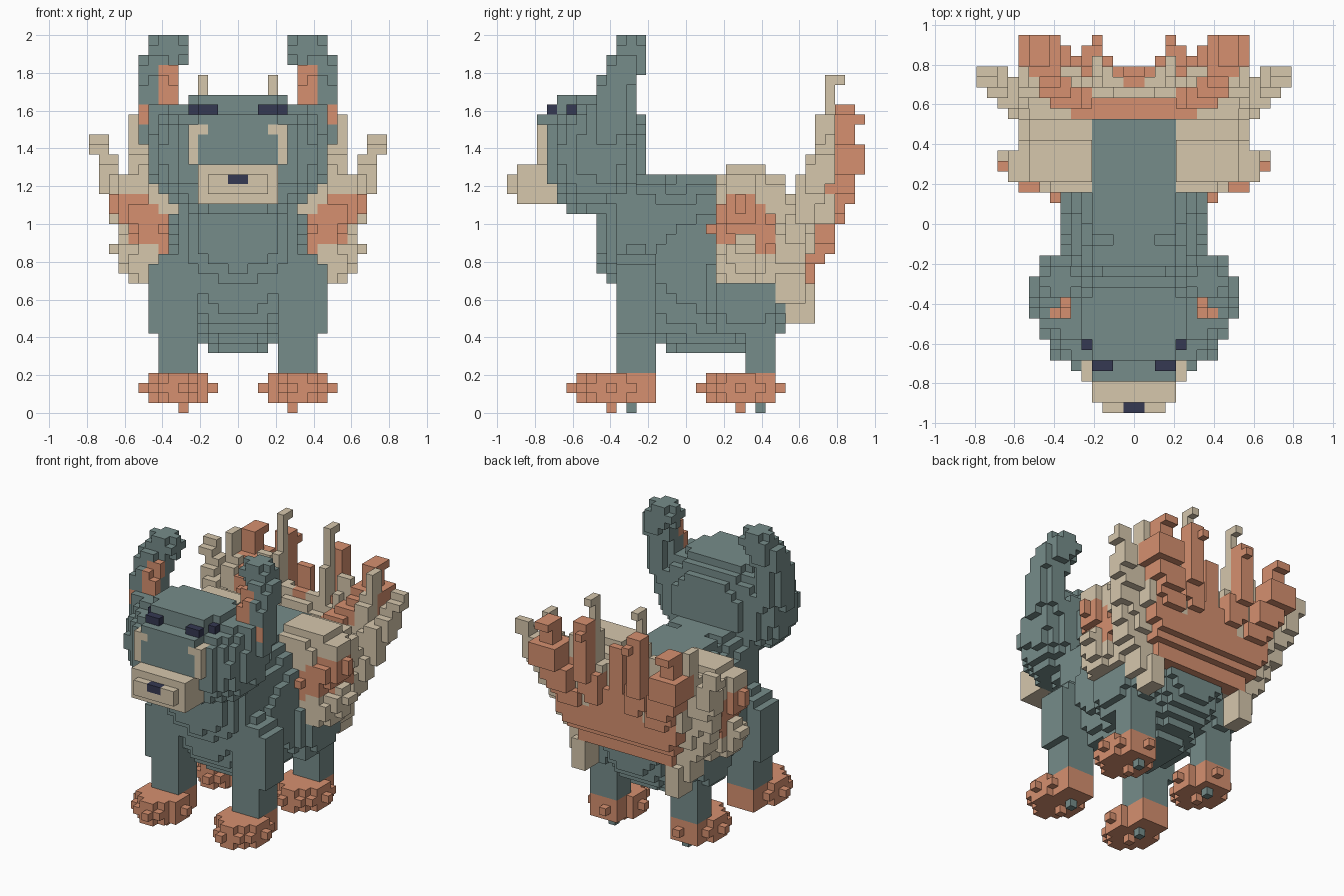
import bpy
from math import floor
from mathutils import Vector

if "Cube" in bpy.data.objects:
    bpy.data.objects.remove(bpy.data.objects["Cube"], do_unlink=True)

V = 2 / 38          # edge of one block
COLOURS = {
    "slate_teal": (0.182, 0.265, 0.255),
    "terracotta": (0.670, 0.280, 0.160),
    "sand": (0.670, 0.570, 0.415),
    "dark_navy": (0.035, 0.040, 0.085),
}
TEAL, CLAY, SAND, NAVY = range(4)
mats = []
for name, rgb in COLOURS.items():
    m = bpy.data.materials.new(name)
    m.use_nodes = True
    m.diffuse_color = (*rgb, 1)
    m.node_tree.nodes["Principled BSDF"].inputs["Base Color"].default_value = (*rgb, 1)
    mats.append(m)

grid = {}           # block -> (part name, colour)


def box(lo, hi):
    return {(x, y, z) for x in range(lo[0], hi[0])
            for y in range(lo[1], hi[1]) for z in range(lo[2], hi[2])}


def blob(c, r, p=2.0):
    lo = [floor(a - b) for a, b in zip(c, r)]
    hi = [floor(a + b) + 1 for a, b in zip(c, r)]
    return {k for k in box(lo, hi)
            if sum(abs((k[i] + 0.5 - c[i]) / r[i]) ** p for i in range(3)) <= 1}


def limb(points, p=2.0):
    """Blocks swept along a path of (x, y, z, radius)."""
    out = set()
    for a, b in zip(points, points[1:]):
        a, b = Vector(a), Vector(b)
        n = int((b - a).length * 2) + 1
        for i in range(n + 1):
            x, y, z, r = a.lerp(b, i / n)
            out |= blob((x, y, z), (r, r, r), p)
    return out


def put(name, cells, colour):
    for c in cells:
        grid[c] = (name, colour(c) if callable(colour) else colour)


def pair(name, cells, colour):
    """A part on the left (+x) and its mirror on the right."""
    for c in cells:
        if c[0] >= 0:
            col = colour(c) if callable(colour) else colour
            grid[c] = ("left_" + name, col)
            grid[(-1 - c[0], c[1], c[2])] = ("right_" + name, col)


# Body and neck
put("body", blob((0, 2.5, 15), (7.2, 10.2, 9.2), 2.3), TEAL)
put("body", box((-4, -1, 21), (4, 10, 24)), TEAL)
put("neck", blob((0, -4.5, 18.5), (6.3, 4.8, 6), 2.5), TEAL)


# Legs, clay below the ankle
def leg_colour(c):
    return CLAY if 1 <= c[2] < 4 else TEAL


pair("front_leg", box((4, -7, 1), (8, -3, 16)) | box((8, -7, 8), (9, -3, 15))
     | box((5, -6, 16), (7, -4, 17)), leg_colour)
pair("hind_leg", box((4, 6, 1), (8, 9, 14)), leg_colour)
pair("hind_leg", blob((6.3, 6, 12.5), (2.8, 4.2, 5), 2.5), TEAL)

# Octagonal paws with small knobs around the rim and one below
for end, y, leg_y in (("front", -8, -6), ("hind", 5, 7)):
    paw = {c for c in box((3, y - 3, 1), (9, y + 4, 4))
           if abs(c[0] - 5.5) + abs(c[1] - y) < 4.1}
    knobs = [(2, 0), (9, 0), (5, -4), (5, 4), (4, -3), (7, -3), (4, 3), (7, 3), (8, -2), (8, 2)]
    paw |= {(a, y + b, 2) for a, b in knobs} | {(5, y, 0)}
    pair(end + "_paw", paw, CLAY)
    pair(end + "_leg", {(5, leg_y, 0)}, TEAL)

# Head with flat face and crown, stepped back at the brow
head = blob((0, -9.2, 26), (8.9, 5.6, 6.2), 2.3)
head |= box((-4, -15, 24), (4, -12, 30)) | box((-4, -13, 30), (4, -6, 32))
head |= box((-5, -11, 30), (5, -7, 32))
put("head", head - box((4, -15, 30), (8, -11, 32)) - box((-8, -15, 30), (-4, -11, 32)), TEAL)
pair("cheek_stripe", box((4, -15, 25), (5, -13, 29)) | box((3, -15, 28), (5, -14, 29)), SAND)
put("muzzle", box((-4, -17, 21), (4, -13, 25)) | box((-3, -18, 22), (3, -17, 24)), SAND)
put("nose", box((-1, -18, 23), (1, -17, 24)), NAVY)
pair("eye", box((2, -14, 30), (4, -13, 31)) | {(4, -12, 30)}, NAVY)

# Curved ears growing from the cheeks, clay inside
ear = limb([(6.5, -8, 23.5, 2), (7.5, -7.6, 28, 2.3), (8, -7.3, 31.5, 2.2),
            (8, -6.5, 34, 1.9), (7.6, -5.5, 36, 1.8), (6.5, -5.5, 36.5, 1.7)])
ear = {c for c in ear if c[0] < 10 and c[2] < 38}


def ear_colour(c):
    x, y, z = c
    front = (x, y - 1, z) not in ear
    inner = (x in (6, 7) and 31 <= z < 35) or (x == 9 and z in (29, 30)) \
        or (x == 8 and z in (26, 27))
    return CLAY if front and inner else TEAL


pair("ear", ear, ear_colour)

# Tail fan: leaning panel, sand inside and clay behind
panel = set()
for z in range(13, 22):
    back = 13 + min(2, max(0, round((z - 13) * 0.5)))
    half = min(10, 7 + (z - 13) // 2)
    panel |= box((-half, back - 5, z), (half, back, z + 1))


def fan_colour(c):
    x, y, z = c
    if (x, y + 1, z) not in panel or (x, y + 2, z) not in panel:
        return CLAY if abs(x + 0.5) < 9 else SAND
    return CLAY if abs(x + 0.5) < 4 and y < 12 else SAND


put("tail_panel", panel, fan_colour)
pair("tail_root", box((6, 10, 9), (8, 13, 13)) | box((6, 9, 11), (9, 12, 14)), SAND)

# Tail plumes (path, colour); cube brush keeps them square
plumes = [
    ([(1, 13, 20, 1), (1.5, 13.5, 24, 1)], SAND),
    ([(3, 13, 20, 1), (3.5, 14.2, 25, 1), (3.5, 14.5, 33.5, .6), (3.5, 15.5, 33.5, .6)], SAND),
    ([(5, 13.5, 20, 1), (5.5, 14.3, 24, .9), (6, 14.5, 27, .8)], SAND),
    ([(8, 12, 18, 1.1), (10, 13, 23, 1), (10.5, 14.2, 29.4, .6)], SAND),
    ([(8, 11, 17, 1.5), (11, 12, 21, 1.1), (13, 13.5, 24, 1), (14, 14.5, 27.3, .8)], SAND),
    ([(8, 10, 15, 1.5), (11, 11, 18, 1), (12.5, 12.5, 23, 1)], SAND),
    ([(5, 11.5, 21, 1.2), (7, 13, 23, 1.2), (8.5, 15, 25.5, 1.2)], CLAY),
    ([(3, 14, 20, 1.1), (4, 16, 25, 1.1), (4, 16, 30, 1)], CLAY),
    ([(3.5, 17, 29.5, .6), (3.5, 17.5, 29.5, .6)], CLAY),
    ([(6, 14, 19, 1.1), (8.5, 15.5, 24, 1.6), (9, 16, 25.5, 1.6), (9, 16, 29, 1.1)], CLAY),
    ([(8.5, 17.5, 29.5, .6), (9.5, 17.5, 29.5, .6)], CLAY),
    ([(.5, 14, 20, 1), (.5, 14.5, 27, .8)], CLAY),
]
for path, colour in plumes:
    pair("tail_plume", {c for c in limb(path, 12) if c[1] < 18 and c[0] < 15}, colour)

# Flank feathers: sand above and below, clay between
feathers = [
    ([(6, 5.5, 14.5, 2.2), (9, 5.5, 15, 2.2), (11, 6, 16.5, 1.2), (12.5, 5.5, 16.5, .6)], SAND),
    ([(6, 7.5, 15, 2), (8, 8, 15, 1.8)], SAND),
    ([(5, 6, 22, 2.8), (8, 6.2, 22, 2.7), (10, 5.5, 22.5, 1.6), (11, 5.7, 22.5, 1.3)], SAND),
    ([(6, 8, 22, 2), (9, 8.5, 21.5, 2)], SAND),
    ([(7, 9, 18.5, 1.5), (9, 9.5, 19.5, 1.5)], SAND),
    ([(7.5, 7.2, 17.5, 1.8), (9, 7.3, 18, 1.8), (9.5, 5.2, 20, 1.8), (11.3, 5.5, 20.5, 1.2),
      (12.5, 5.5, 21.5, .6)], CLAY),
    ([(6.8, 4.5, 17.3, 1.3), (9, 4.5, 19, 1.5)], CLAY),
]
for path, colour in feathers:
    pair("flank_feather", {c for c in limb(path, 4) if c[1] >= 3 and c[0] >= 4}, colour)
pair("flank_feather", {(7, 2, 18)}, CLAY)

# Turn the outer faces of every part into its own mesh
SIDES = []
for axis in range(3):
    for s in (0, 1):
        u, w = (axis + 1) % 3, (axis + 2) % 3
        quad = []
        for a, b in ((0, 0), (1, 0), (1, 1), (0, 1)):
            p = [0, 0, 0]
            p[axis], p[u], p[w] = s, a, b
            quad.append(p)
        step = [0, 0, 0]
        step[axis] = 2 * s - 1
        SIDES.append((step, quad if s else quad[::-1]))

parts = {}
for cell, (name, colour) in grid.items():
    verts, faces, cols = parts.setdefault(name, ({}, [], []))
    for step, quad in SIDES:
        if tuple(a + b for a, b in zip(cell, step)) in grid:
            continue
        corners = [tuple(a + b for a, b in zip(cell, q)) for q in quad]
        faces.append([verts.setdefault(k, len(verts)) for k in corners])
        # The outward side of an ear stays teal
        outward = step[0] * (cell[0] + 0.5) > 0
        cols.append(TEAL if outward and name.endswith("_ear") else colour)

for name, (verts, faces, cols) in parts.items():
    if not faces:
        continue
    mesh = bpy.data.meshes.new(name)
    mesh.from_pydata([[a * V for a in k] for k in verts], [], faces)
    used = sorted(set(cols))
    for c in used:
        mesh.materials.append(mats[c])
    for poly, c in zip(mesh.polygons, cols):
        poly.material_index = used.index(c)
    mesh.update()
    bpy.context.collection.objects.link(bpy.data.objects.new(name, mesh))
